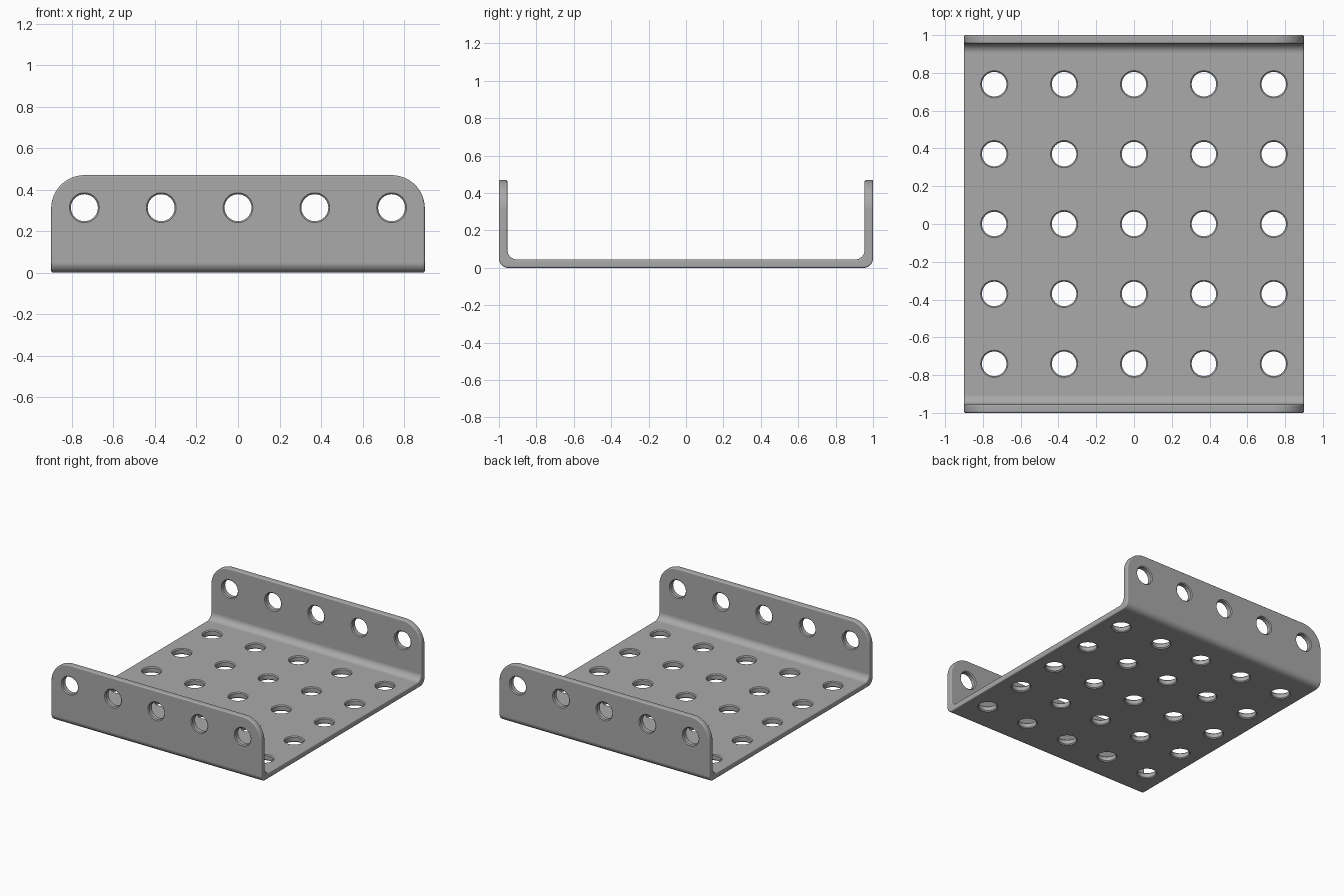
import bpy, bmesh
from math import sin, cos, pi, radians

if "Cube" in bpy.data.objects:
    bpy.data.objects.remove(bpy.data.objects["Cube"], do_unlink=True)

HALF_X, HALF_Y, HEIGHT, THICK = 0.9, 1.0, 0.47, 0.045
R_OUT, R_IN, R_CORNER = 0.05, 0.05, 0.16
R_HOLE, CHAMFER, PITCH, HOLE_Z = 0.065, 0.007, 0.37, 0.313

steel = bpy.data.materials.new("steel grey")
steel.use_nodes = True
grey = (0.4, 0.4, 0.4, 1)
steel.diffuse_color = grey
steel.node_tree.nodes["Principled BSDF"].inputs["Base Color"].default_value = grey


def new_object(name, bm):
    bmesh.ops.recalc_face_normals(bm, faces=bm.faces)
    mesh = bpy.data.meshes.new(name)
    bm.to_mesh(mesh)
    bm.free()
    mesh.materials.append(steel)
    obj = bpy.data.objects.new(name, mesh)
    bpy.context.collection.objects.link(obj)
    return obj


def bend(y, z, r, steps=8):
    """Quarter arc from the floor up into the flange on the +y side."""
    return [(y - r + r * sin(a), z + r - r * cos(a))
            for a in (pi / 2 * i / steps for i in range(steps + 1))]


# Channel section: floor with an upturned flange on each side
outer = bend(HALF_Y, 0, R_OUT) + [(HALF_Y, HEIGHT)]
inner = [(HALF_Y - THICK, HEIGHT)] + bend(HALF_Y - THICK, THICK, R_IN)[::-1]
half = outer + inner
section = half + [(-y, z) for y, z in reversed(half)]
bm = bmesh.new()
cap = bm.faces.new([bm.verts.new((-HALF_X, y, z)) for y, z in section])
swept = bmesh.ops.extrude_face_region(bm, geom=[cap], use_keep_orig=True)["geom"]
bmesh.ops.translate(bm, vec=(2 * HALF_X, 0, 0),
                    verts=[v for v in swept if isinstance(v, bmesh.types.BMVert)])
bmesh.ops.recalc_face_normals(bm, faces=bm.faces)

# Rounded upper corners of the flanges
corners = [e for e in bm.edges
           if all(v.co.z > HEIGHT - 0.001 for v in e.verts)
           and abs(e.verts[0].co.x - e.verts[1].co.x) < 0.001]
bmesh.ops.bevel(bm, geom=corners, offset=R_CORNER, offset_type='OFFSET',
                segments=12, profile=0.5, affect='EDGES')
plate = new_object("flanged_plate", bm)

# Hole cutters with a countersunk lip at both faces of the sheet
bm = bmesh.new()


def add_cutter(place):
    """place maps (across, across, depth into sheet) to model space."""
    out = 0.01
    rings = []
    for depth, r in ((-out, R_HOLE + CHAMFER + out), (CHAMFER, R_HOLE),
                     (THICK - CHAMFER, R_HOLE), (THICK + out, R_HOLE + CHAMFER + out)):
        rings.append([bm.verts.new(place(r * cos(a), r * sin(a), depth))
                      for a in (2 * pi * i / 32 for i in range(32))])
    for low, high in zip(rings, rings[1:]):
        for i in range(32):
            j = (i + 1) % 32
            bm.faces.new((low[i], low[j], high[j], high[i]))
    bm.faces.new(rings[0][::-1])
    bm.faces.new(rings[-1])


for col in range(-2, 3):
    x = col * PITCH
    for row in range(-2, 3):
        add_cutter(lambda u, v, d: (x + u, row * PITCH + v, d))
    for side in (-1, 1):
        add_cutter(lambda u, v, d: (x + u, side * (HALF_Y - d), HOLE_Z + v))
cutter = new_object("hole_cutter", bm)
cutter.hide_render = True

# Softened sheet edges, then the holes
edge = plate.modifiers.new("edges", 'BEVEL')
edge.width = 0.009
edge.segments = 3
edge.limit_method = 'ANGLE'
edge.angle_limit = radians(40)
holes = plate.modifiers.new("holes", 'BOOLEAN')
holes.operation = 'DIFFERENCE'
holes.solver = 'EXACT'
holes.object = cutter

bpy.ops.object.select_all(action='DESELECT')
bpy.context.view_layer.objects.active = plate
plate.select_set(True)
for name in ("edges", "holes"):
    bpy.ops.object.modifier_apply(modifier=name)
bpy.data.objects.remove(cutter, do_unlink=True)

# Smooth bends while the flat sheet stays flat
bpy.ops.object.shade_smooth_by_angle(angle=radians(35))
normals = plate.modifiers.new("flat sheet normals", 'WEIGHTED_NORMAL')
normals.keep_sharp = True
